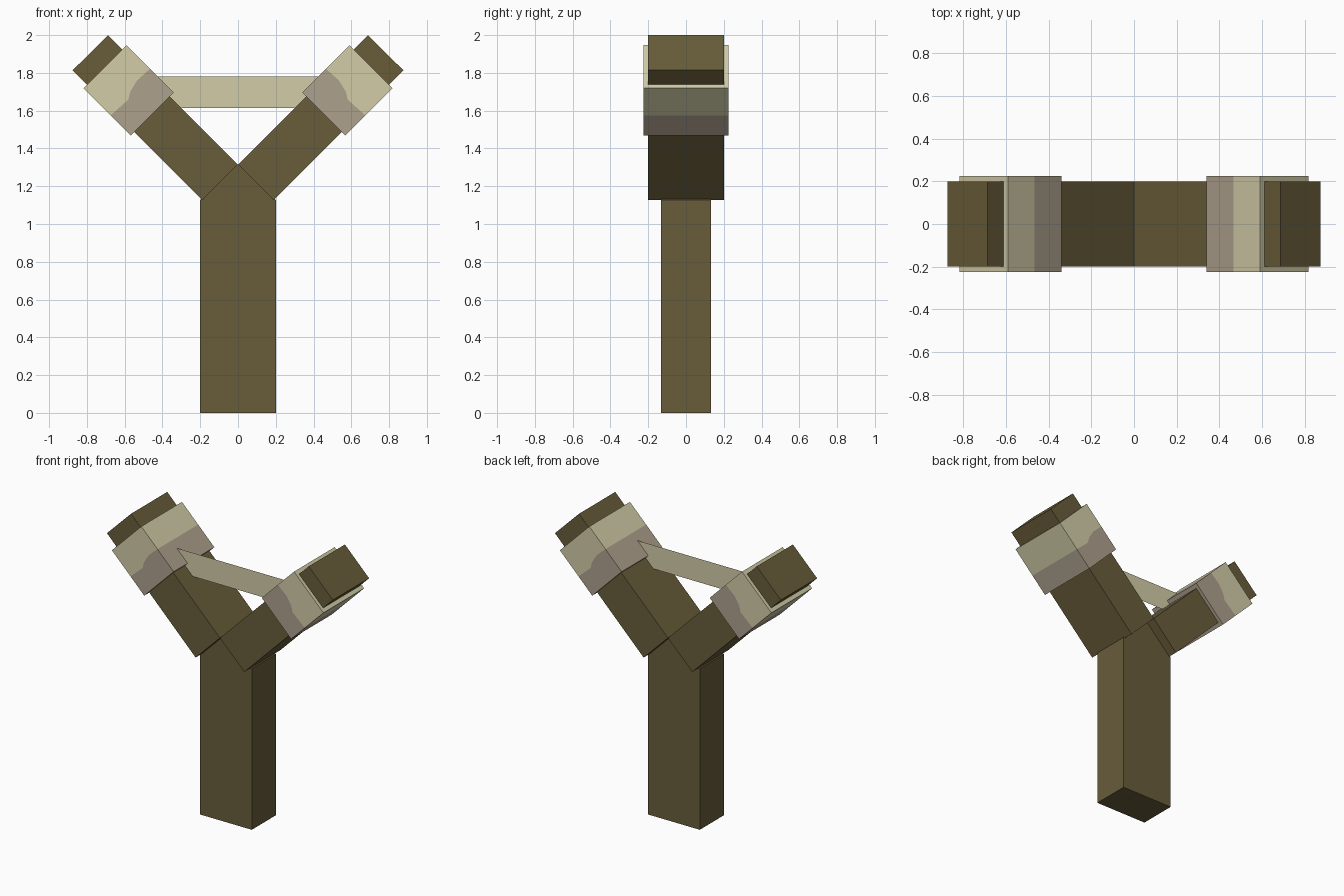
import bpy, bmesh, math

if "Cube" in bpy.data.objects:
    bpy.data.objects.remove(bpy.data.objects["Cube"])


def srgb(r, g, b):
    def lin(c):
        c /= 255
        return c / 12.92 if c <= 0.04045 else ((c + 0.055) / 1.055) ** 2.4
    return (lin(r), lin(g), lin(b), 1)


def material(name, rgb):
    m = bpy.data.materials.new(name)
    m.diffuse_color = srgb(*rgb)
    m.use_nodes = True
    m.node_tree.nodes["Principled BSDF"].inputs["Base Color"].default_value = m.diffuse_color
    return m


WOOD = material("dark_wood", (104, 92, 58))
CLOTH = material("pale_cloth", (210, 204, 167))
SHADE = material("grey_cloth", (173, 161, 141))


def prism(name, outlines, half_depth, mats, skip=()):
    """Extrude xz outlines along y; one material per outline, skipping edges inside 'skip'."""
    bm = bmesh.new()
    for i, pts in enumerate(outlines):
        front = [bm.verts.new((x, -half_depth, z)) for x, z in pts]
        back = [bm.verts.new((x, half_depth, z)) for x, z in pts]
        faces = [bm.faces.new(front), bm.faces.new(back[::-1])]
        n = len(pts)
        for k in range(n):
            j = (k + 1) % n
            if pts[k] in skip and pts[j] in skip:
                continue
            faces.append(bm.faces.new((front[k], back[k], back[j], front[j])))
        for f in faces:
            f.material_index = i
    bmesh.ops.remove_doubles(bm, verts=bm.verts, dist=1e-5)
    bmesh.ops.recalc_face_normals(bm, faces=bm.faces)
    me = bpy.data.meshes.new(name)
    bm.to_mesh(me)
    bm.free()
    for m in mats:
        me.materials.append(m)
    ob = bpy.data.objects.new(name, me)
    bpy.context.collection.objects.link(ob)
    return ob


# Handle with a peaked top that fits between the fork arms
prism("handle", [[(-0.2, 0), (0.2, 0), (0.2, 1.128), (0, 1.315), (-0.2, 1.128)]],
      0.133, [WOOD])

R = math.sqrt(0.5)
for side, sx in (("right", 1), ("left", -1)):
    # Fork arm leaning out at 45 degrees
    arm = [(0, 1.315), (0.188, 1.127), (0.875, 1.814), (0.688, 2.0)]
    prism(side + "_fork_arm", [[(sx * x, z) for x, z in arm]], 0.2, [WOOD])

    # Cloth wrap: u runs up the arm, v runs across it towards the inside
    def at(u, v):
        return (sx * (0.58 + R * (u - v)), 1.7075 + R * (u + v))
    L, W = 0.177, 0.161
    seam = [at(*p) for p in ((0.0, W), (0.005, 0.07), (-0.012, 0.0),
                             (-0.034, -0.034), (-0.027, -W))]
    upper = [at(L, -W), at(L, W)] + seam
    lower = [at(-L, -W), at(-L, W)] + seam
    prism(side + "_wrap", [upper, lower], 0.225, [CLOTH, SHADE], seam)

# Flat sling band stretched between the wraps
me = bpy.data.meshes.new("sling_band")
me.from_pydata([(-0.5, -0.07, 1.615), (0.5, -0.07, 1.615),
                (0.5, -0.07, 1.78), (-0.5, -0.07, 1.78)], [], [(0, 1, 2, 3)])
me.materials.append(CLOTH)
bpy.context.collection.objects.link(bpy.data.objects.new("sling_band", me))
